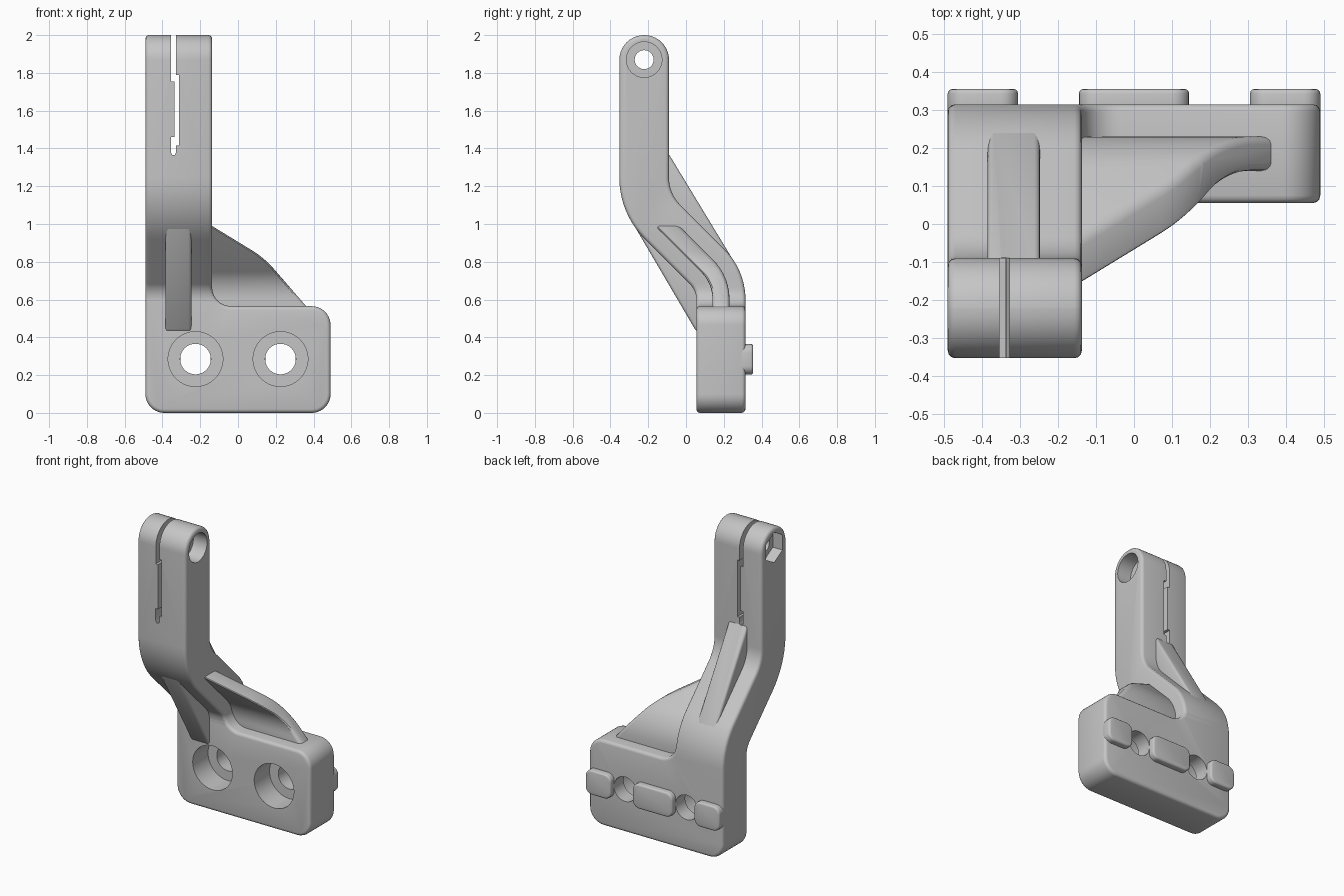
import bpy, bmesh, math
from mathutils import Vector

cube = bpy.data.objects.get("Cube")
if cube:
    bpy.data.objects.remove(cube, do_unlink=True)

grey = bpy.data.materials.new("matte_grey")
grey.use_nodes = True
colour = (0.56, 0.56, 0.56, 1)
grey.diffuse_color = colour
grey.node_tree.nodes["Principled BSDF"].inputs["Base Color"].default_value = colour


def rounded(corners, segments=10):
    """Outline with each (u, v, radius) corner rounded."""
    out = []
    count = len(corners)
    for i, (u, v, r) in enumerate(corners):
        p = Vector((u, v))
        if r == 0:
            out.append(p)
            continue
        a = (Vector(corners[i - 1][:2]) - p).normalized()
        b = (Vector(corners[(i + 1) % count][:2]) - p).normalized()
        half = a.angle(b) / 2
        centre = p + (a + b).normalized() * r / math.sin(half)
        start = p + a * r / math.tan(half) - centre
        end = p + b * r / math.tan(half) - centre
        sweep = math.pi - 2 * half
        for k in range(segments + 1):
            t = k / segments
            out.append(centre + (start * math.sin((1 - t) * sweep)
                                 + end * math.sin(t * sweep)) / math.sin(sweep))
    return out


def ring(u, v, r, sides=48):
    return [(u + r * math.cos(math.tau * (k + 0.5) / sides),
             v + r * math.sin(math.tau * (k + 0.5) / sides)) for k in range(sides)]


def prism(name, outline, axis, low, high):
    """Closed solid from an outline along x (outline in y, z) or y (outline in x, z)."""
    bm = bmesh.new()
    ends = []
    for d in (low, high):
        ends.append([bm.verts.new((d, p[0], p[1]) if axis == "x" else (p[0], d, p[1]))
                     for p in outline])
    first, last = ends
    bm.faces.new(first[::-1])
    bm.faces.new(last)
    for i in range(len(first)):
        bm.faces.new((first[i - 1], first[i], last[i], last[i - 1]))
    bm.normal_update()
    if bm.calc_volume(signed=True) < 0:
        bmesh.ops.reverse_faces(bm, faces=bm.faces)
    mesh = bpy.data.meshes.new(name)
    bm.to_mesh(mesh)
    bm.free()
    mesh.materials.append(grey)
    obj = bpy.data.objects.new(name, mesh)
    bpy.context.collection.objects.link(obj)
    return obj


def apply(obj, modifier):
    bpy.context.view_layer.objects.active = obj
    bpy.ops.object.modifier_apply(modifier=modifier.name)


def cut(obj, cutter):
    mod = obj.modifiers.new("cut", "BOOLEAN")
    mod.operation, mod.object, mod.solver = "DIFFERENCE", cutter, "EXACT"
    mod.use_self = True
    apply(obj, mod)
    bpy.data.objects.remove(cutter, do_unlink=True)


def soften(obj, width=0.02):
    mod = obj.modifiers.new("soften", "BEVEL")
    mod.width, mod.segments = width, 3
    mod.limit_method, mod.angle_limit = "ANGLE", math.radians(35)
    mod.use_clamp_overlap = False
    apply(obj, mod)


# Mounting plate and cranked arm: side profile trimmed to the front outline
side = rounded([(0.055, 0, 0), (0.315, 0, 0), (0.315, 0.756, 0.38),
                (-0.09, 1.161, 0.2), (-0.09, 2, 0.131), (-0.353, 2, 0.131),
                (-0.353, 1.055, 0.46), (0.055, 0.647, 0.12)])
bracket = prism("bracket", side, "x", -0.6, 0.6)
surround = rounded([(-0.49, 2.2, 0), (-0.49, 0, 0.1), (0.49, 0, 0.1), (0.49, 0.565, 0.1),
                    (-0.137, 0.565, 0.1), (-0.137, 2.2, 0), (0.8, 2.2, 0),
                    (0.8, -0.3, 0), (-0.8, -0.3, 0), (-0.8, 2.2, 0)])
cut(bracket, prism("surround", surround, "y", -1, 1))
soften(bracket)

# Side gusset: thin cranked wall trimmed by a falling curve
wall = rounded([(0.14, 0.48, 0), (0.23, 0.48, 0), (0.23, 0.724, 0.295),
                (-0.246, 1.2, 0), (-0.374, 1.2, 0), (0.14, 0.686, 0.205)])
gusset = prism("gusset", wall, "x", -0.2, 0.6)
above = rounded([(0.46, 0.45, 0), (0.8, 0.45, 0), (0.8, 1.4, 0), (-0.4, 1.4, 0),
                 (-0.4, 1.15, 0), (-0.13, 0.985, 0), (0.14, 0.82, 0.5)])
cut(gusset, prism("above_gusset", above, "y", -1, 1))
soften(gusset)

# Front and back stiffening ribs
front_rib = prism("front_rib", [(-0.291, 1.02), (0.055, 0.43), (0.15, 0.43),
                                (0.15, 0.6), (-0.15, 1.05)], "x", -0.385, -0.247)
back_rib = prism("back_rib", [(0.255, 0.8), (-0.1, 1.385), (-0.2, 1.3), (0.1, 0.8)],
                 "x", -0.385, -0.247)
for rib in (front_rib, back_rib):
    soften(rib, 0.015)

# Locating keys on the back
keys = []
for low, high in ((-0.49, -0.305), (-0.145, 0.145), (0.305, 0.49)):
    r = 0.045
    key = prism("locating_key", rounded([(low, 0.203, r), (high, 0.203, r),
                (high, 0.365, r), (low, 0.365, r)], 5), "y", 0.28, 0.355)
    soften(key, 0.012)
    keys.append(key)

# Counterbored mounting holes
for x in (-0.225, 0.225):
    cut(bracket, prism("bolt_hole", ring(x, 0.285, 0.081), "y", -0.5, 0.6))
    cut(bracket, prism("counterbore", ring(x, 0.285, 0.145), "y", -0.5, 0.215))

# Clamp pivot: through hole, round recess and hexagonal nut pocket
py, pz = -0.2215, 1.87
cut(bracket, prism("pivot_hole", ring(py, pz, 0.05), "x", -0.7, 0.1))
cut(bracket, prism("head_recess", ring(py, pz, 0.094), "x", -0.237, 0.1))
cut(bracket, prism("nut_pocket", ring(py, pz, 0.1, 6), "x", -0.7, -0.42))

# Stepped clamping slot through the arm and the tip of the back rib
slot = [(-0.354, 2.1), (-0.354, 1.755), (-0.337, 1.755), (-0.337, 1.46), (-0.355, 1.46),
        (-0.355, 1.38), (-0.348, 1.366), (-0.335, 1.366), (-0.328, 1.38), (-0.328, 1.415),
        (-0.312, 1.415), (-0.312, 1.79), (-0.328, 1.79), (-0.328, 2.1)]
for part in (bracket, back_rib):
    cut(part, prism("clamp_slot", slot, "y", -0.6, 0.2))

# Smooth shading with crisp edges
bpy.ops.object.select_all(action="DESELECT")
for part in [bracket, gusset, front_rib, back_rib] + keys:
    part.select_set(True)
bpy.context.view_layer.objects.active = bracket
bpy.ops.object.shade_smooth_by_angle(angle=math.radians(32))
